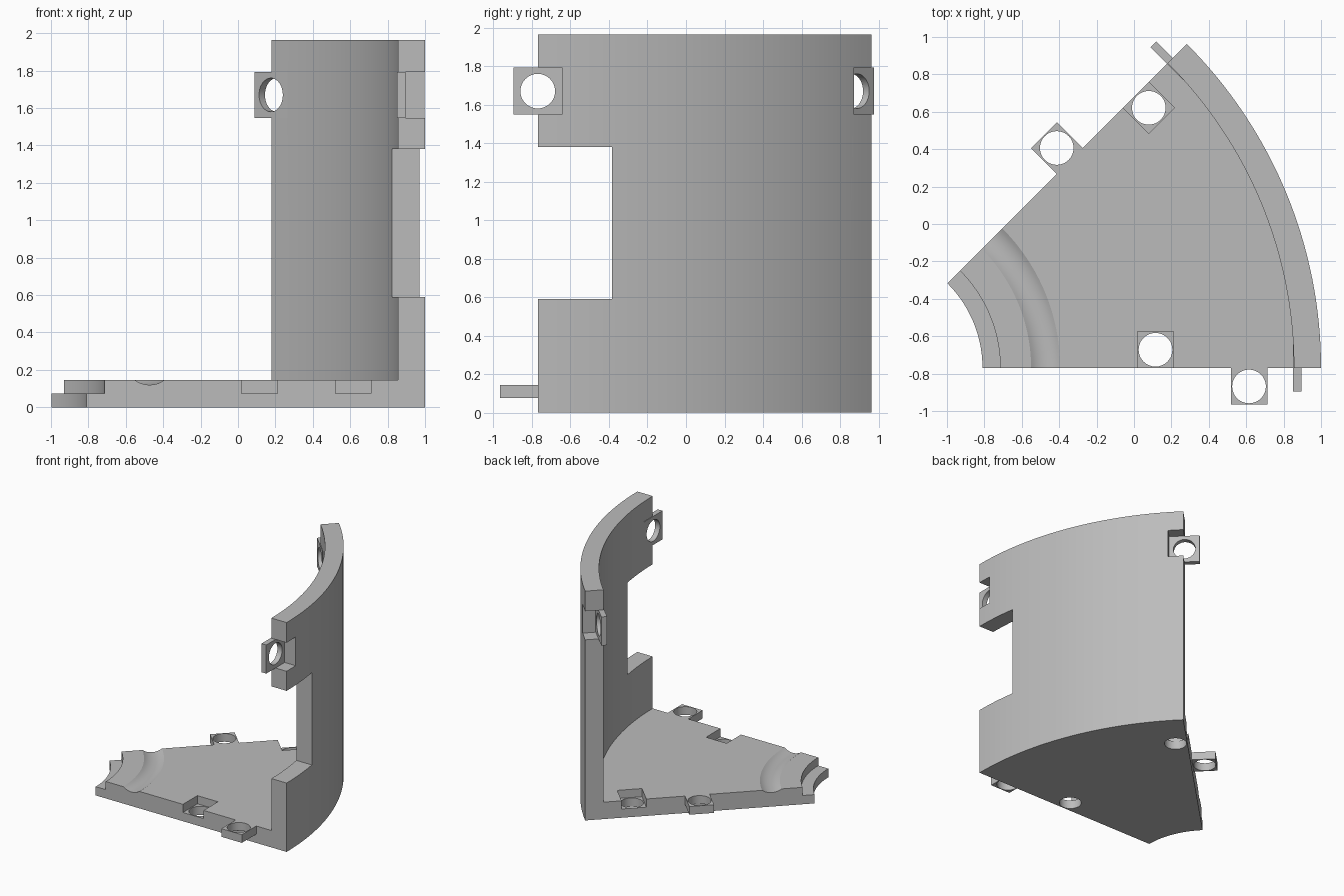
import bpy, bmesh
from math import radians, sin, cos, pi
from mathutils import Matrix, Vector

if "Cube" in bpy.data.objects:
    bpy.data.objects.remove(bpy.data.objects["Cube"])

# Single plain grey
grey = bpy.data.materials.new("plain_grey")
grey.use_nodes = True
grey.diffuse_color = (0.5, 0.5, 0.5, 1)
grey.node_tree.nodes["Principled BSDF"].inputs["Base Color"].default_value = (0.5, 0.5, 0.5, 1)

CENTER = Vector((-1.45, -0.77, 0))      # axis of the wedge
SPAN = radians(45)
FLOOR, LIP, TOP = 0.145, 0.075, 1.965
R_IN, R_STEP, R_WALL, R_OUT = 0.64, 0.735, 2.305, 2.45
# Each edge: rotation about the axis, outward side
EDGES = {"front": (0, -1), "back": (SPAN, 1)}


def make_object(name, bm):
    bmesh.ops.recalc_face_normals(bm, faces=bm.faces)
    mesh = bpy.data.meshes.new(name)
    bm.to_mesh(mesh)
    bm.free()
    ob = bpy.data.objects.new(name, mesh)
    bpy.context.collection.objects.link(ob)
    mesh.materials.append(grey)
    return ob


def edge_frame(edge, r, out, z):
    angle, side = EDGES[edge]
    return (Matrix.Translation(CENTER) @ Matrix.Rotation(angle, 4, "Z")
            @ Matrix.Translation((r, side * out, z)))


def box(name, edge, r, out, z, size):
    bm = bmesh.new()
    bmesh.ops.create_cube(bm, size=1)
    bm.transform(edge_frame(edge, r, out, z) @ Matrix.Diagonal((*size, 1)))
    return make_object(name, bm)


def peg(edge, r, out, z, along_r=False):
    bm = bmesh.new()
    bmesh.ops.create_cone(bm, cap_ends=True, segments=48, radius1=0.09, radius2=0.09, depth=0.5)
    turn = Matrix.Rotation(pi / 2, 4, "Y") if along_r else Matrix()
    bm.transform(edge_frame(edge, r, out, z) @ turn)
    return make_object("hole_cutter", bm)


def cut(ob, cutter):
    cutter.hide_render = True
    mod = ob.modifiers.new("cut", "BOOLEAN")
    mod.operation, mod.solver, mod.object = "DIFFERENCE", "EXACT", cutter
    bpy.context.view_layer.objects.active = ob
    bpy.ops.object.modifier_apply(modifier=mod.name)
    bpy.data.objects.remove(cutter)


# Floor and wall: one L-shaped section swept through the wedge angle
groove_mid, groove_half, groove_depth = 0.9775, 0.0775, 0.025
rad = (groove_half ** 2 + groove_depth ** 2) / (2 * groove_depth)
groove = []
for i in range(13):
    x = groove_half * (1 - i / 6)
    groove.append((groove_mid + x, FLOOR - groove_depth + rad - (rad * rad - x * x) ** 0.5))
section = [(R_IN, 0), (R_OUT, 0), (R_OUT, TOP), (R_WALL, TOP), (R_WALL, FLOOR),
           *groove, (R_STEP, FLOOR), (R_STEP, LIP), (R_IN, LIP)]
bm = bmesh.new()
steps = 32
rings = []
for i in range(steps + 1):
    a = SPAN * i / steps
    rings.append([bm.verts.new(CENTER + Vector((r * cos(a), r * sin(a), z))) for r, z in section])
n = len(section)
for a, b in zip(rings, rings[1:]):
    for j in range(n):
        k = (j + 1) % n
        bm.faces.new((a[j], a[k], b[k], b[j]))
bm.faces.new(rings[0])
bm.faces.new(rings[-1][::-1])
body = make_object("floor_and_wall", bm)

# Window opening at the front end of the wall
cut(body, box("window_cutter", "front", 2.4, -0.1425, 0.985, (0.6, 0.485, 0.79)))

parts = [body]
TAB, TAB_Z = 0.195, (FLOOR + LIP) / 2
for edge, r_tab, r_notch in (("front", 2.065, 1.565), ("back", 1.565, 2.065)):
    # Floor socket with a through hole
    cut(body, box("notch_cutter", edge, r_notch, 0, LIP + 0.1, (TAB, 2 * TAB, 0.2)))
    cut(body, peg(edge, r_notch, -0.0975, 0.1))
    # Floor tab with a hole
    tab = box(edge + "_floor_tab", edge, r_tab, TAB / 2, TAB_Z, (TAB, TAB, FLOOR - LIP))
    cut(tab, peg(edge, r_tab, 0.0985, TAB_Z))
    # Wall notch holding an upright tab
    cut(body, box("notch_cutter", edge, 2.4, 0, 1.67, (0.4, 0.25, 0.245)))
    upright = box(edge + "_wall_tab", edge, 2.322, 0, 1.67, (0.045, 0.25, 0.245))
    cut(upright, peg(edge, 2.322, 0, 1.67, True))
    parts += [tab, upright]

# Smooth the curved faces, keep edges sharp
bpy.ops.object.select_all(action="DESELECT")
for ob in parts:
    ob.select_set(True)
bpy.context.view_layer.objects.active = body
bpy.ops.object.shade_smooth_by_angle(angle=radians(25))
